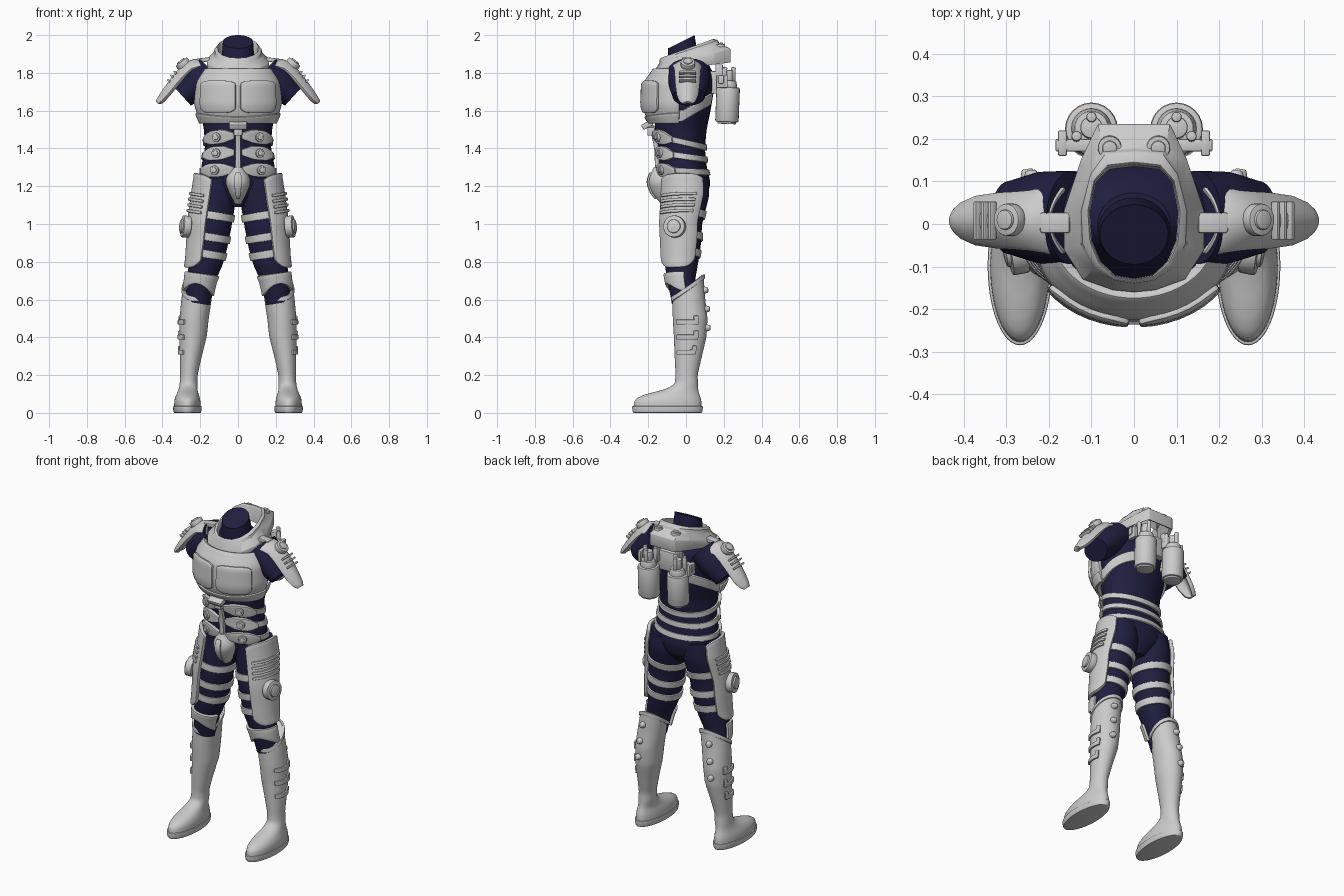
import bpy, bmesh, math
from math import sin, cos, radians as rad
from mathutils import Vector, Matrix

if "Cube" in bpy.data.objects:
    bpy.data.objects.remove(bpy.data.objects["Cube"])


def material(name, rgb):
    m = bpy.data.materials.new(name)
    m.diffuse_color = (*rgb, 1)
    m.use_nodes = True
    m.node_tree.nodes["Principled BSDF"].inputs["Base Color"].default_value = m.diffuse_color
    return m


ARMOUR = material("light grey armour", (0.6, 0.6, 0.6))
SUIT = material("navy suit", (0.014, 0.013, 0.05))


def finish(name, bm, mat, mirror=False, thick=0, bevel=0):
    me = bpy.data.meshes.new(name)
    bm.to_mesh(me)
    bm.free()
    me.materials.append(mat)
    ob = bpy.data.objects.new(name, me)
    bpy.context.collection.objects.link(ob)
    if thick:
        s = ob.modifiers.new("thickness", 'SOLIDIFY')
        s.thickness, s.offset = thick, -1
    if bevel:
        b = ob.modifiers.new("bevel", 'BEVEL')
        b.width, b.segments, b.limit_method, b.angle_limit = bevel, 2, 'ANGLE', rad(45)
    if mirror:
        ob.modifiers.new("mirror", 'MIRROR')
    return ob


# Body forms: rows of (z, centre x, centre y, radius x, radius y)
TORSO = [(1.09, 0, 0, .05, .06), (1.15, 0, .005, .15, .11), (1.22, 0, .003, .19, .127),
         (1.3, 0, -.015, .195, .125), (1.4, 0, -.022, .175, .122), (1.5, 0, -.028, .18, .137),
         (1.6, 0, -.015, .2, .145), (1.72, 0, .005, .215, .145), (1.8, 0, .02, .2, .125),
         (1.86, 0, .02, .14, .09), (1.9, 0, .0, .08, .07)]
LEG = [(.58, .215, -.005, .065, .07), (.7, .198, -.025, .073, .073), (.8, .168, -.025, .088, .09),
       (.9, .152, -.02, .098, .1), (1.0, .14, -.02, .105, .105), (1.15, .117, .003, .107, .12),
       (1.24, .105, 0, .105, .115)]
BOOT = [(.03, .268, -.098, .07, .18), (.07, .268, -.096, .069, .177), (.1, .267, -.075, .058, .145),
        (.12, .265, -.028, .05, .092), (.15, .262, .002, .047, .062), (.2, .26, .003, .046, .058),
        (.3, .25, .012, .058, .072), (.4, .238, .022, .072, .086), (.5, .232, .022, .077, .092),
        (.6, .22, .015, .08, .087), (.74, .2, .01, .08, .082)]
CHEST = [(1.52, 0, -.05, .19, .135), (1.57, 0, -.05, .213, .165), (1.63, 0, -.05, .233, .18),
         (1.75, 0, -.05, .228, .175), (1.83, 0, -.03, .185, .14)]
ARM = [(0, 0, 0, .09, .11), (.1, 0, 0, .09, .108), (.2, 0, 0, .065, .085)]
NECK = [(1.82, 0, -.01, .09, .085), (2.0, 0, -.025, .078, .07)]
SOLE = [(0, .268, -.098, .07, .18), (.012, .268, -.098, .076, .187), (.036, .268, -.098, .076, .187)]
GROIN = [(1.105, 0, -.1, .015, .03), (1.16, 0, -.115, .045, .065), (1.215, 0, -.125, .066, .075),
         (1.25, 0, -.125, .062, .07), (1.3, 0, -.13, .025, .04)]
LEG_SLOPE = .16


def lookup(table, z):
    z = min(max(z, table[0][0]), table[-1][0])
    for a, b in zip(table, table[1:]):
        if z <= b[0]:
            t = (z - a[0]) / (b[0] - a[0])
            return [p + (q - p) * t for p, q in zip(a[1:], b[1:])]


def point(table, z, a, grow=0, slope=0):
    f = [(p + 2 * q + r) / 4 for p, q, r in
         zip(lookup(table, z - .012), lookup(table, z), lookup(table, z + .012))]
    x = (f[2] + grow) * cos(a)
    return Vector((f[0] + x, f[1] + (f[3] + grow) * sin(a), z + slope * x))


def patch(name, table, lo, hi, a0=0, a1=360, grow=0, slope=0, mat=ARMOUR, mirror=False,
          thick=0, bevel=0, cap=False, rows=4, matrix=None):
    """Part of a body form between heights lo(a) and hi(a), pushed outward by grow."""
    flo = lo if callable(lo) else lambda a: lo
    fhi = hi if callable(hi) else lambda a: hi
    full = a1 - a0 == 360
    n = max(6, int((a1 - a0) / 7.5))
    cols = n if full else n + 1
    bm = bmesh.new()
    grid = []
    for j in range(rows + 1):
        row = []
        for i in range(cols):
            a = rad(a0 + (a1 - a0) * i / n)
            row.append(bm.verts.new(point(table, flo(a) + (fhi(a) - flo(a)) * j / rows, a, grow, slope)))
        grid.append(row)
    for j in range(rows):
        for i in range(n):
            k = (i + 1) % cols
            bm.faces.new((grid[j][i], grid[j][k], grid[j + 1][k], grid[j + 1][i]))
    if cap:
        bm.faces.new(grid[0][::-1])
        bm.faces.new(grid[-1])
    if matrix:
        bm.transform(matrix)
    return finish(name, bm, mat, mirror, thick, bevel)


def rod(name, p, normal, r, h, r2=None, mirror=True, bevel=.004):
    bm = bmesh.new()
    m = Matrix.Translation(p) @ Vector(normal).to_track_quat('Z', 'Y').to_matrix().to_4x4()
    bmesh.ops.create_cone(bm, cap_ends=True, segments=24, radius1=r, radius2=r if r2 is None else r2,
                          depth=h, matrix=m)
    return finish(name, bm, ARMOUR, mirror, 0, bevel)


def disc(name, p, n, r, h):
    rod(name, p, n, r, h)
    rod(name + "_centre", Vector(p) + Vector(n).normalized() * h * .5, n, r * .62, h * .5)


def box(name, p, size, mirror=False, tilt_x=0, tilt_y=0, bevel=.005):
    bm = bmesh.new()
    m = (Matrix.Translation(p) @ Matrix.Rotation(tilt_y, 4, 'Y') @ Matrix.Rotation(tilt_x, 4, 'X')
         @ Matrix.Diagonal((*size, 1)))
    bmesh.ops.create_cube(bm, size=1, matrix=m)
    return finish(name, bm, ARMOUR, mirror, 0, bevel)


# Suit body
patch("suit_torso", TORSO, 1.09, 1.9, mat=SUIT, cap=True, rows=36)
patch("suit_neck", NECK, 1.82, lambda a: 1.965 + .035 * sin(a), mat=SUIT, cap=True)
patch("suit_leg", LEG, .58, 1.24, slope=LEG_SLOPE, mat=SUIT, mirror=True, cap=True, rows=28)
ax = Vector((.74, 0, -.67)).normalized()
arm_m = Matrix.Translation((.145, .015, 1.81)) @ Matrix(
    ((-ax.z, 0, ax.x), (0, 1, 0), (ax.x, 0, ax.z))).to_4x4()
patch("suit_arm", ARM, 0, .2, mat=SUIT, mirror=True, cap=True, rows=10, matrix=arm_m)

# Boots
top = lambda a: .67 + .06 * sin(a)
patch("boot", BOOT, .03, top, mirror=True, cap=True, rows=44)
patch("boot_rim", BOOT, lambda a: top(a) - .02, lambda a: top(a) + .004, grow=.007, mirror=True,
      thick=.012, bevel=.003)
patch("boot_sole", SOLE, 0, .036, mirror=True, cap=True, bevel=.004)
for z in (.65, .55, .45):
    p = point(BOOT, z, rad(80), .008)
    rod("calf_stud", p, (.15, 1, 0), .02, .024, .013)
for z in (.32, .4, .48):
    patch("shin_ridge", BOOT, z - .012, z + .014, -50, 25, .01, mirror=True, thick=.016, bevel=.004)
    patch("shin_ridge_tab", BOOT, z - .012, z + .035, 12, 28, .01, mirror=True, thick=.016, bevel=.004)

# Thigh straps, thigh plates and knee pads
for z in (1.045, .93, .84):
    patch("thigh_strap", LEG, z - .02, z + .02, grow=.009, slope=LEG_SLOPE, mirror=True, thick=.014, bevel=.003)
edge = lambda a: ((a + rad(17)) / rad(58)) ** 4
patch("thigh_plate", LEG, lambda a: .755 + .05 * edge(a), lambda a: 1.25 - .02 * edge(a), -75, 41, .024,
      LEG_SLOPE, mirror=True, thick=.022, bevel=.006, rows=20)
for z in (1.05, 1.08, 1.11, 1.14):
    patch("thigh_ridge", LEG, z - .008, z + .008, -62, 22, .034, LEG_SLOPE, mirror=True, thick=.014, bevel=.004)
p = point(LEG, .965, rad(-17), .035, LEG_SLOPE)
disc("thigh_disc", p, (1, -.2, .1), .058, .04)
patch("knee_pad", LEG, lambda a: .655 + .025 * cos(2 * (a + rad(80))), .735, -165, 10, .016, LEG_SLOPE,
      mirror=True, thick=.018, bevel=.004)

# Waist belts with tapered hip pads and discs
for mid, drop in ((1.435, .03), (1.36, .018), (1.28, .006)):
    mz = lambda a, m=mid, d=drop: m - d * sin(a)
    patch("waist_belt", TORSO, lambda a: mz(a) - .016, lambda a: mz(a) + .016, -65, 245, .01,
          thick=.016, bevel=.003)
    half = lambda a: .037 - .028 * max(0, abs(a - rad(-53)) - rad(12)) / rad(25)
    patch("belt_pad", TORSO, lambda a: mz(a) - half(a), lambda a: mz(a) + half(a), -84, -20, .02,
          mirror=True, thick=.022, bevel=.004)
    p = point(TORSO, mz(rad(-55)), rad(-55), .022)
    disc("belt_disc", p, (.4, -1, 0), .024, .018)

# Front strut, buckle and groin guard
patch("front_strut", TORSO, 1.27, 1.52, -94, -86, .024, thick=.024, bevel=.004, rows=8)
box("buckle", (0, -.205, 1.525), (.095, .06, .03), tilt_x=rad(28))
box("buckle_block", (0, -.185, 1.49), (.045, .04, .045))
patch("groin_guard", GROIN, 1.105, 1.3, cap=True, rows=12)
patch("groin_ridge", GROIN, 1.13, 1.275, -106, -74, .01, thick=.014, bevel=.004, rows=8)

# Chest armour
patch("chest_plate", CHEST, 1.53, 1.825, -185, 5, thick=.025, bevel=.006, rows=14)
patch("chest_lower_trim", CHEST, 1.53, lambda a: 1.565 + .02 * cos(a) ** 2, -185, 5, .01, thick=.018, bevel=.005)
sq = lambda a: ((a + rad(60)) / rad(27)) ** 6
patch("chest_panel", CHEST, lambda a: 1.585 + .02 * sq(a), lambda a: 1.762 - .015 * sq(a), -87, -33, .014,
      mirror=True, thick=.02, bevel=.008, rows=10)
patch("side_strap", TORSO, lambda a: 1.54 + .1 * max(0, sin(a)), lambda a: 1.6 + .1 * max(0, sin(a)),
      -30, 65, .014, mirror=True, thick=.02, bevel=.004)

# Collar: nested outlines swept from the outer edge to the neck opening
OUT = [(0, .235), (.085, .235), (.125, .15), (.165, .03), (.165, -.06), (.12, -.13), (.05, -.155), (0, -.16)]
INN = [(0, .14), (.06, .133), (.092, .10), (.105, .03), (.1, -.04), (.08, -.09), (.045, -.122), (0, -.13)]
outer_z = lambda y: 1.865 + .27 * y
inner_z = lambda y: 1.92 + .37 * y


def collar_ring(t, dz, spread=1):
    half = [((o[0] + (i[0] - o[0]) * t) * spread, o[1] + (i[1] - o[1]) * t,
             outer_z(o[1]) * (1 - t) + inner_z(i[1]) * t + dz(o[1])) for o, i in zip(OUT, INN)]
    return half + [(-x, y, z) for x, y, z in half[-2:0:-1]]


bm = bmesh.new()
rings = [[bm.verts.new(c) for c in collar_ring(t, dz)] for t, dz in (
    (.25, lambda y: -.07), (0, lambda y: -.04 - .15 * max(0, y)), (0, lambda y: 0), (.62, lambda y: 0),
    (.68, lambda y: .014), (.95, lambda y: .012), (1.0, lambda y: 0), (1.05, lambda y: -.09))]
for r, s in zip(rings, rings[1:]):
    for i in range(len(r)):
        k = (i + 1) % len(r)
        bm.faces.new((r[k], r[i], s[i], s[k]))
bmesh.ops.recalc_face_normals(bm, faces=bm.faces)
finish("collar", bm, ARMOUR, bevel=.004)
disc("collar_disc", (.057, .18, 1.937), (0, -.1, 1), .028, .03)
box("shoulder_link", (.185, .003, 1.868), (.07, .048, .022), mirror=True, tilt_y=rad(6))

# Shoulder guards: a bent strip with drooping sides
PAD = [(.195, 1.872, .08), (.235, 1.873, .08), (.28, 1.855, .073), (.315, 1.82, .07), (.35, 1.78, .068),
       (.4, 1.71, .06), (.425, 1.67, .046), (.437, 1.648, .028)]
bm = bmesh.new()
grid = []
for x, z, w in PAD:
    us = [u / 6 for u in range(-6, 7)]
    grid.append([bm.verts.new((x - .035 * u * u * w / .08, .008 + w * u, z - .035 * u * u * w / .08)) for u in us])
for r, s in zip(grid, grid[1:]):
    for i in range(12):
        bm.faces.new((r[i], s[i], s[i + 1], r[i + 1]))
finish("shoulder_guard", bm, ARMOUR, True, .024, .005)
disc("shoulder_disc", (.292, .01, 1.848), (.62, 0, .78), .038, .03)
for x, z in ((.333, 1.802), (.35, 1.782), (.367, 1.759)):
    box("shoulder_ridge", (x, .008, z), (.011, .09, .02), True, tilt_y=rad(48), bevel=.003)

# Back tanks, valves and brackets
lean = (0, .04, 1)
rod("tank", (.1, .22, 1.632), lean, .062, .185, bevel=.008)
rod("tank_base", (.1, .216, 1.537), lean, .05, .015)
rod("tank_neck", (.1, .225, 1.74), lean, .048, .04, .04)
rod("tank_valve", (.1, .226, 1.785), lean, .026, .06)
for x, y in ((.07, .2), (.135, .205), (.1, .25)):
    rod("tank_pipe", (x, y, 1.785), lean, .012, .09)
box("tank_bracket", (.12, .185, 1.765), (.13, .03, .045), True)
box("bracket_arm", (.168, .19, 1.755), (.022, .06, .07), True)
box("bracket_post", (.075, .175, 1.8), (.03, .04, .09), True)
box("back_mount", (0, .15, 1.75), (.16, .05, .12))

# Bake modifiers and smooth the curved surfaces
bpy.ops.object.select_all(action='SELECT')
bpy.context.view_layer.objects.active = bpy.context.selected_objects[0]
bpy.ops.object.convert(target='MESH')
bpy.ops.object.shade_smooth_by_angle(angle=rad(35))
